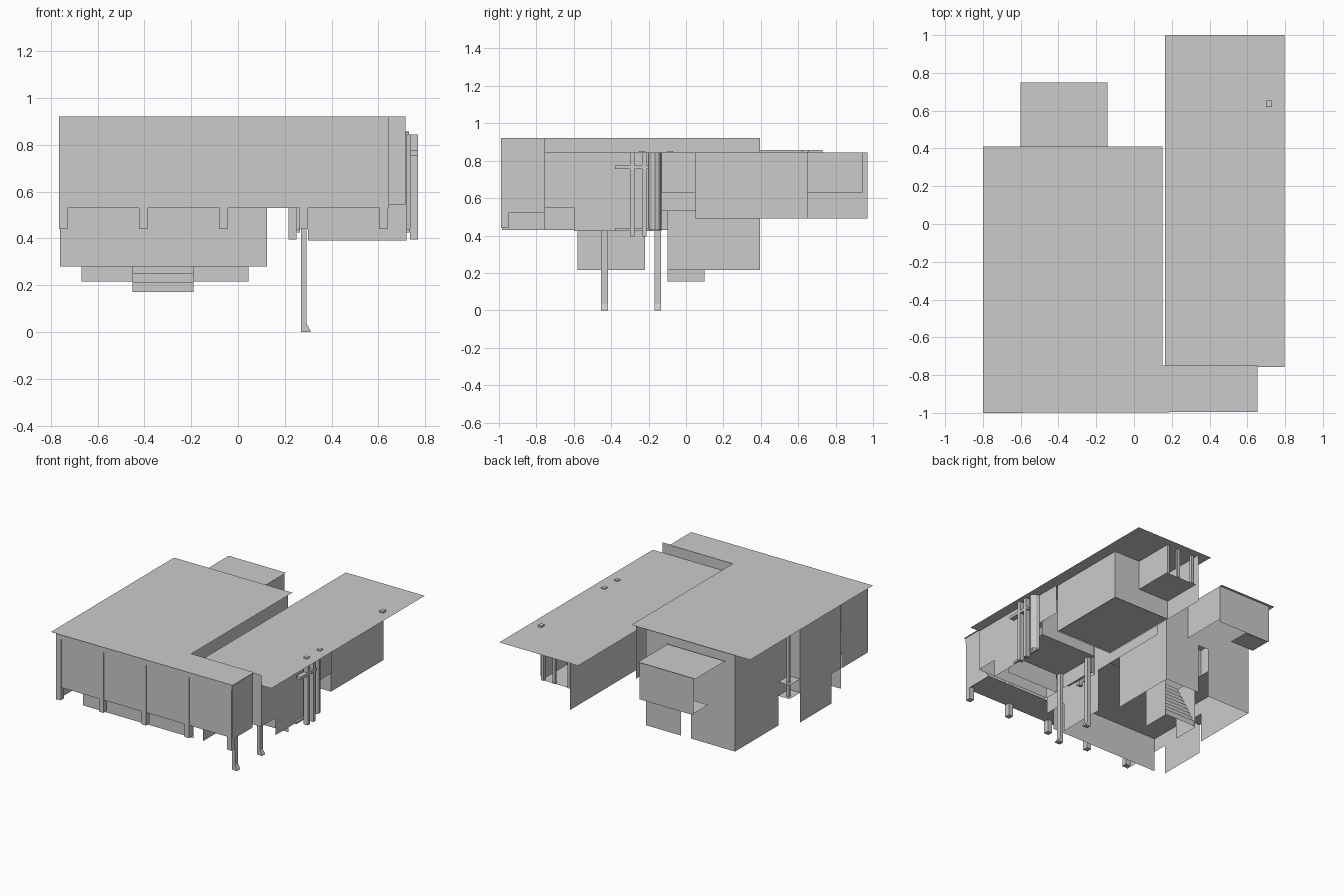
import bpy, bmesh
from math import sin, cos, pi

if "Cube" in bpy.data.objects:
    bpy.data.objects.remove(bpy.data.objects["Cube"])


def make(name, verts, faces):
    me = bpy.data.meshes.new(name)
    me.from_pydata(verts, [], faces)
    ob = bpy.data.objects.new(name, me)
    bpy.context.collection.objects.link(ob)
    return ob


def slab(name, x0, x1, y0, y1, z):
    return make(name, [(x0, y0, z), (x1, y0, z), (x1, y1, z), (x0, y1, z)], [(0, 1, 2, 3)])


def wall_x(name, x, y0, y1, z0, z1):
    return make(name, [(x, y0, z0), (x, y1, z0), (x, y1, z1), (x, y0, z1)], [(0, 1, 2, 3)])


def wall_y(name, y, x0, x1, z0, z1):
    return make(name, [(x0, y, z0), (x1, y, z0), (x1, y, z1), (x0, y, z1)], [(0, 1, 2, 3)])


def box(name, x0, x1, y0, y1, z0, z1):
    v = [(x, y, z) for z in (z0, z1) for x, y in ((x0, y0), (x1, y0), (x1, y1), (x0, y1))]
    f = [(3, 2, 1, 0), (4, 5, 6, 7)] + [(i, (i + 1) % 4, 4 + (i + 1) % 4, 4 + i) for i in range(4)]
    return make(name, v, f)


# Roofs: main L-shaped roof, lower wing roof, annex roof
make("main_roof", [(-.8, -1, .92), (.655, -.995, .92), (.655, -.75, .92), (.15, -.75, .92),
                   (.15, .41, .92), (-.8, .41, .92)], [(0, 1, 2, 3, 4, 5)])
slab("wing_roof", .165, .797, -.757, 1, .845)
slab("annex_roof", -.6, -.14, .41, .75, .857)
box("roof_vent", .70, .73, .62, .655, .845, .857)
for i, (x, y) in enumerate(((.70, -.25), (.70, -.10))):
    box(f"wing_roof_cap_{i}", x, x + .03, y, y + .03, .845, .852)

# Front gallery: panel, head beam, columns, side panels
wall_y("gallery_panel", -.984, -.765, .645, .53, .92)
box("gallery_beam", -.765, .645, -.99, -.97, .88, .92)
for i in range(5):
    x = -.765 + i * .3425
    box(f"gallery_column_{i}", x, x + .037, -.99, -.95, .44, .92)
wall_x("gallery_right_panel", .645, -.985, -.757, .52, .92)
wall_x("gallery_left_panel", -.765, -.985, -.69, .43, .92)
wall_y("gallery_back_wall", -.757, .125, .717, .545, .92)
slab("gallery_floor", -.765, .645, -.984, -.757, .53)
slab("gallery_rear_floor", -.765, .125, -.757, -.69, .53)

# Main block: front wall with low apron, stepped side walls, floor
wall_y("main_front_wall", -.69, -.76, .125, .28, .92)
for name, x in (("left", -.76), ("right", .125)):
    wall_x(f"main_{name}_front_wall", x, -.69, -.58, .43, .92)
    wall_x(f"main_{name}_deep_wall", x, -.58, -.22, .215, .92)
wall_x("main_right_gallery_wall", .125, -.757, -.69, .43, .92)
wall_x("main_right_back_wall", .125, -.22, .395, .53, .92)
slab("main_floor", -.76, .125, -.69, -.1, .53)
slab("recess_floor", -.76, -.67, -.22, -.1, .43)
wall_x("recess_wall", -.67, -.22, -.1, .43, .92)
wall_y("recess_side_wall", -.22, -.76, -.67, .43, .92)
box("recess_post", -.74, -.72, -.14, -.12, .43, .92)

# Rear stair tower
wall_x("tower_left_wall", -.67, -.1, .395, .215, .92)
wall_x("tower_right_wall", .045, -.1, .395, .215, .92)
wall_y("tower_back_left_wall", .395, -.67, -.315, .215, .92)
wall_y("tower_back_right_wall", .395, -.235, .045, .215, .92)
wall_y("tower_door_head", .395, -.315, -.235, .58, .92)
wall_y("tower_front_wall", -.1, -.67, .045, .53, .92)
slab("tower_left_floor", -.67, -.45, -.1, .395, .53)
slab("tower_right_floor", -.19, .045, -.1, .395, .53)
for name, x in (("left", -.45), ("right", -.19)):
    wall_x(f"stair_{name}_wall", x, -.1, .1, .155, .53)

# Stair flight as a stepped ribbon
prof = []
n = 9
for i in range(n):
    y, z = .09 - i * .021, .17 + i * .04
    prof += [(y, z), (y, z + .04)]
prof.append((-.1, .17 + n * .04))
make("stairs", [(x, y, z) for y, z in prof for x in (-.45, -.19)],
     [(2 * i, 2 * i + 1, 2 * i + 3, 2 * i + 2) for i in range(len(prof) - 1)])

# Annex balcony on the back
wall_y("annex_back_wall", .73, -.57, -.14, .58, .857)
wall_x("annex_right_wall", -.14, .395, .73, .60, .857)
slab("annex_shelf", -.57, -.38, .56, .73, .59)

# Wing: stepped walls
wall_x("wing_right_front_wall", .72, -.757, -.6, .55, .845)
for name, x in (("left", .265), ("right", .72)):
    wall_x(f"wing_{name}_deck_wall", x, -.6, -.38, .425, .845)
    wall_x(f"wing_{name}_high_wall", x, -.13, .05, .63, .845)
wall_y("wing_front_wall", -.45, .3, .72, .39, .845)
wall_y("wing_mid_wall", -.1, .265, .72, .53, .845)
slab("wing_front_floor", .265, .72, -.55, -.1, .53)
wall_x("wing_right_wall", .71, .05, .65, .49, .845)
wall_x("wing_left_wall", .25, .05, .97, .49, .845)
wall_y("wing_cross_wall", .05, .25, .71, .49, .845)
slab("wing_rear_floor", .25, .71, .05, .65, .50)

# Rear porch of the wing: half width
wall_y("porch_wall", .65, .25, .71, .49, .845)
wall_x("porch_right_wall", .5, .65, .94, .63, .845)
slab("porch_floor", .25, .5, .65, .94, .63)
for i, x in enumerate((.27, .39, .48)):
    box(f"porch_post_{i}", x, x + .02, .925, .945, .63, .845)

# Bay windows on both sides of the wing: glazing, posts, rails, fluted pier
for name, wx, s in (("left", .265, -1), ("right", .72, 1)):
    a, b = wx + s * .015, wx + s * .05
    x0, x1 = min(a, b), max(a, b)
    for i, y in enumerate((-.30, -.235)):
        box(f"bay_{name}_post_{i}", x0, x1, y, y + .025, .395, .845)
    box(f"bay_{name}_head", x0, x1, -.38, -.2, .755, .775)
    box(f"bay_{name}_sill", min(wx, a), max(wx, a), -.38, -.13, .425, .44)
    wall_x(f"bay_{name}_glazing", wx, -.38, -.13, .43, .845)
    arc = [(wx + s * .05 * sin(pi * k / 6), -.165 - .035 * cos(pi * k / 6)) for k in range(7)]
    make(f"bay_{name}_pier", [(x, y, z) for x, y in arc for z in (.43, .845)],
         [(2 * k, 2 * k + 2, 2 * k + 3, 2 * k + 1) for k in range(6)])

# Stilt legs with a wedge foot
leg = [(.27, 0), (.31, 0), (.31, .006), (.293, .035), (.293, .53), (.27, .53)]
for i, (y0, y1) in enumerate(((-.455, -.418), (-.168, -.135))):
    v = [(x, y, z) for y in (y0, y1) for x, z in leg]
    k = len(leg)
    f = [tuple(range(k)), tuple(reversed(range(k, 2 * k)))]
    f += [(j, j + k, (j + 1) % k + k, (j + 1) % k) for j in range(k)]
    make(f"stilt_leg_{i}", v, f)
